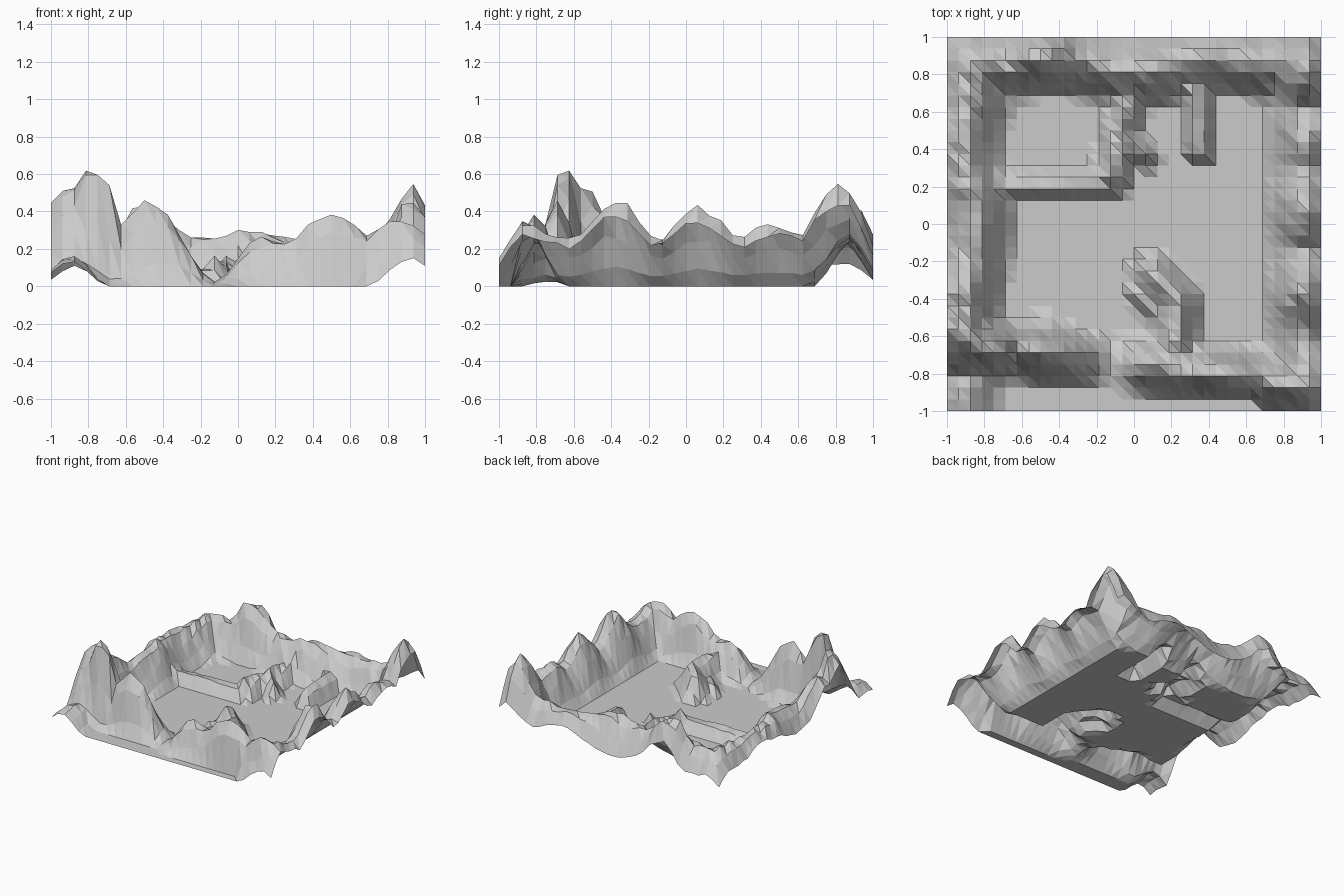
import bpy, bmesh, math, random

if "Cube" in bpy.data.objects:
    bpy.data.objects.remove(bpy.data.objects["Cube"])

random.seed(4)

# Ring wall: crest runs corner to corner around the floor
CORNERS = [(-0.9, -0.64), (0.93, -0.86), (0.93, 0.86), (-0.87, 0.86)]
WALL_BASE = 0.26
# Summits on the wall: x, y, height
PEAKS = [(-0.78, -0.67, .70), (-0.88, -0.56, .56), (-0.48, -0.70, .46), (0.5, -0.79, .42),
         (0.85, -0.85, .37), (0.93, -0.38, .48), (0.94, 0.07, .43), (0.93, 0.48, .34),
         (0.92, 0.8, .56), (-0.48, 0.88, .47), (0.1, 0.86, .32), (-0.9, -0.4, .42), (-0.88, 0.15, .30)]
GAP = (-0.12, -0.74)

# Low inner ridges: half width, height, path
SPURS = [
    (0.11, .11, [(-0.75, 0.21), (-0.14, 0.22)]),                # basin rim
    (0.12, .16, [(-0.12, 0.25), (-0.07, 0.5), (0.0, 0.8)]),
    (0.09, .13, [(-0.06, 0.47), (0.06, 0.37)]),
    (0.10, .15, [(0.33, 0.88), (0.34, 0.40)]),                  # back spur
    (0.15, .20, [(0.2, -0.75), (0.24, -0.42), (0.1, -0.27)]),   # front spur
    (0.09, .10, [(0.02, -0.36), (0.14, -0.48)]),
    (0.10, .10, [(-0.5, -0.57), (-0.42, -0.57)]),
    (0.22, .40, [(-0.8, -0.67), (-1.0, -0.58)]),                # west outcrop
    (0.22, .16, [(-0.88, -0.75), (-0.9, -0.95)]),               # front corners
    (0.22, .13, [(0.9, -0.9), (0.9, -1.0)]),
]


def bump(d):
    """Rounded falloff from 1 to 0."""
    return 0.5 + 0.5 * math.cos(math.pi * min(abs(d), 1))


def closest(x, y, a, b):
    """Nearest point to x, y on segment a-b, and its distance."""
    dx, dy = b[0] - a[0], b[1] - a[1]
    t = ((x - a[0]) * dx + (y - a[1]) * dy) / (dx * dx + dy * dy)
    t = max(0, min(1, t))
    px, py = a[0] + t * dx, a[1] + t * dy
    return px, py, math.hypot(x - px, y - py)


def crest(px, py):
    """Height of the ring wall along its crest."""
    z = WALL_BASE
    for kx, ky, kh in PEAKS:
        z = max(z, WALL_BASE + (kh - WALL_BASE) * bump(math.hypot(px - kx, py - ky) / 0.23))
    return z * (1 - 0.9 * bump(math.hypot(px - GAP[0], py - GAP[1]) / 0.22))


def height(x, y):
    z = 0
    # the back and west walls meander
    wx = x - 0.035 * math.cos(7 * y) if x < -0.5 and abs(y) < 0.6 else x
    wy = y - 0.04 * math.cos(7 * (x + 0.45)) if y > 0.5 and abs(x) < 0.75 else y
    for i, a in enumerate(CORNERS):
        px, py, d = closest(wx, wy, a, CORNERS[i - 3])
        width = (0.18, 0.26, 0.23, 0.25)[i]
        z = max(z, crest(px, py) * bump(d / width))
    for width, h, path in SPURS:
        for a, b in zip(path, path[1:]):
            z = max(z, h * bump(closest(x, y, a, b)[2] / width))
    # front strip stays flat between the corners
    if y < -0.9 and -0.7 < x < 0.66:
        return 0
    if z > 0.02:
        z *= random.uniform(0.91, 1.04)
    return z if z > 0.012 else 0


# Terrain sheet: 32 x 32 cells
bm = bmesh.new()
bmesh.ops.create_grid(bm, x_segments=32, y_segments=32, size=1)
for v in bm.verts:
    v.co.z = height(v.co.x, v.co.y)

# split every cell along the same diagonal
for f in list(bm.faces):
    a = min(f.verts, key=lambda v: v.co.x - v.co.y)
    b = max(f.verts, key=lambda v: v.co.x - v.co.y)
    bmesh.utils.face_split(f, a, b)

mesh = bpy.data.meshes.new("terrain")
bm.to_mesh(mesh)
bm.free()
bpy.context.collection.objects.link(bpy.data.objects.new("terrain", mesh))
